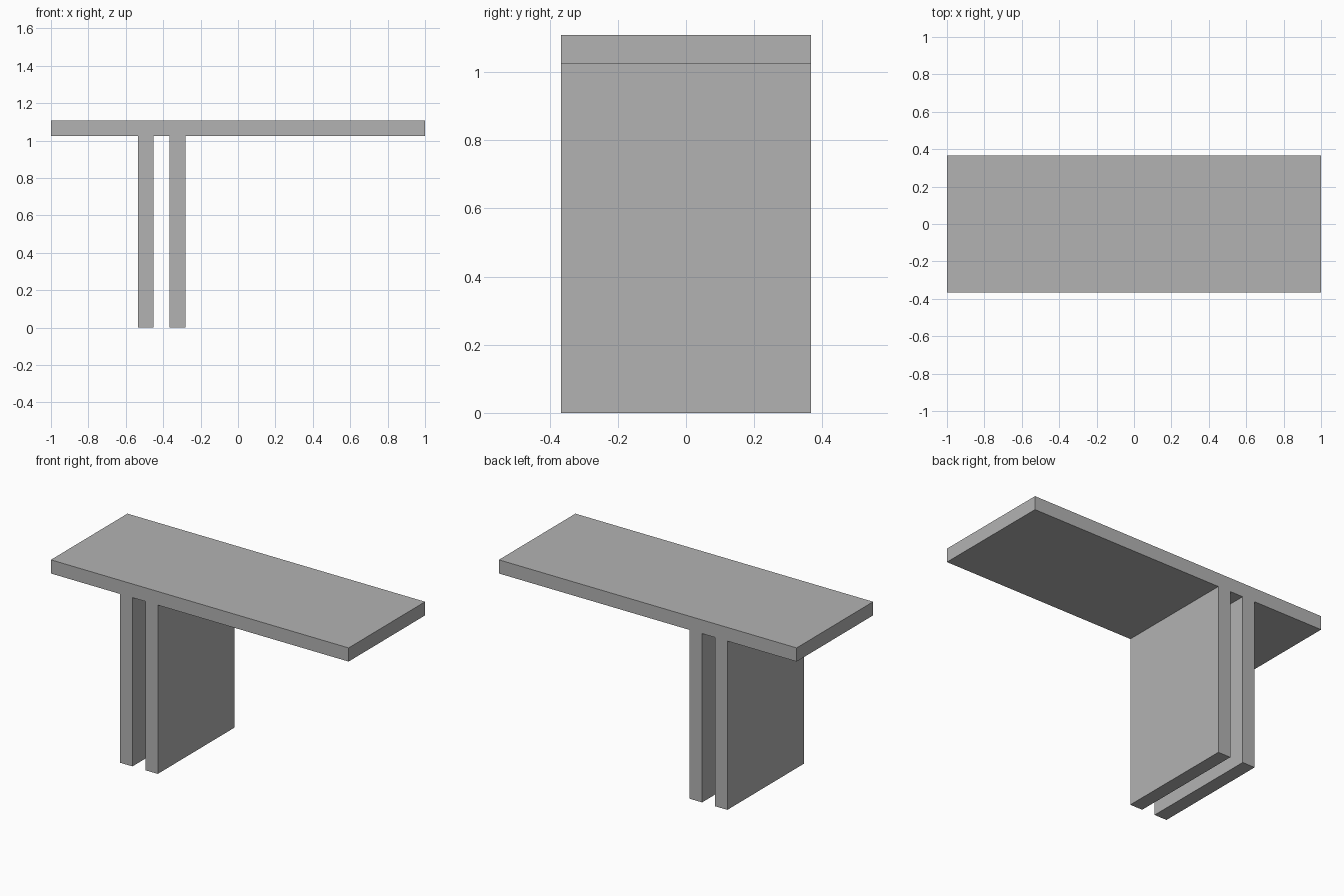
import bpy
import bmesh

cube = bpy.data.objects.get("Cube")
if cube:
    bpy.data.objects.remove(cube, do_unlink=True)

HALF_LENGTH, HALF_DEPTH = 1.0, 0.367
UNDERSIDE, TOP = 1.025, 1.108
LEGS = [(-0.535, -0.452), (-0.365, -0.282)]

# Plain grey for the whole piece
grey = bpy.data.materials.new("plain_grey")
grey.use_nodes = True
colour = (0.45, 0.45, 0.45, 1.0)
grey.diffuse_color = colour
grey.node_tree.nodes["Principled BSDF"].inputs["Base Color"].default_value = colour

# Front outline: slab with two upright panels joined beneath it
outline = [(-HALF_LENGTH, TOP), (-HALF_LENGTH, UNDERSIDE)]
for left, right in LEGS:
    outline += [(left, UNDERSIDE), (left, 0), (right, 0), (right, UNDERSIDE)]
outline += [(HALF_LENGTH, UNDERSIDE), (HALF_LENGTH, TOP)]

# Extrude the outline from front to back as one solid
bm = bmesh.new()
face = bm.faces.new([bm.verts.new((x, -HALF_DEPTH, z)) for x, z in outline])
result = bmesh.ops.extrude_face_region(bm, geom=[face], use_keep_orig=True)
back = [v for v in result["geom"] if isinstance(v, bmesh.types.BMVert)]
bmesh.ops.translate(bm, verts=back, vec=(0, 2 * HALF_DEPTH, 0))
bmesh.ops.recalc_face_normals(bm, faces=bm.faces)

mesh = bpy.data.meshes.new("tabletop_with_panel_legs")
bm.to_mesh(mesh)
bm.free()
mesh.materials.append(grey)
table = bpy.data.objects.new("tabletop_with_panel_legs", mesh)
bpy.context.collection.objects.link(table)
